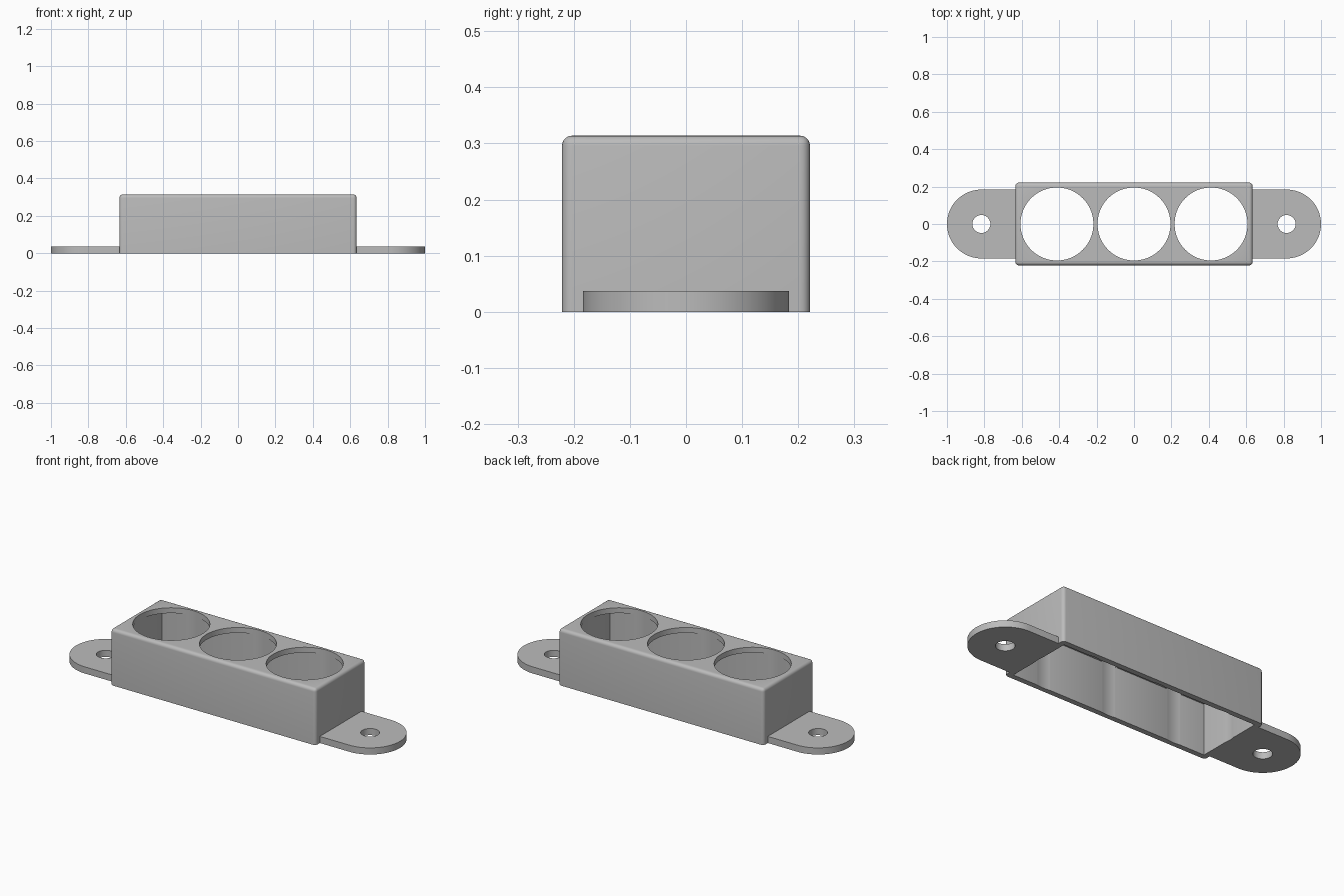
import bpy
import bmesh
import math

# Overall dimensions
BODY_X, BODY_Y, BODY_Z = 0.634, 0.221, 0.314   # half length, half width, height
WALL = 0.03
ROUND = 0.018
SOCKET_R, SOCKET_STEP = 0.195, 0.412
TAB_R, TAB_Z, SCREW_R = 0.184, 0.037, 0.048

old = bpy.data.objects.get("Cube")
if old:
    bpy.data.objects.remove(old, do_unlink=True)

grey = bpy.data.materials.new("plain grey")
grey.use_nodes = True
colour = (0.5, 0.5, 0.5, 1)
grey.diffuse_color = colour
grey.node_tree.nodes["Principled BSDF"].inputs["Base Color"].default_value = colour


def to_object(name, bm):
    bmesh.ops.recalc_face_normals(bm, faces=bm.faces)
    mesh = bpy.data.meshes.new(name)
    bm.to_mesh(mesh)
    bm.free()
    mesh.materials.append(grey)
    obj = bpy.data.objects.new(name, mesh)
    bpy.context.collection.objects.link(obj)
    return obj


def box(name, hx, hy, z0, z1, rounding=0):
    bm = bmesh.new()
    bmesh.ops.create_cube(bm, size=1)
    for v in bm.verts:
        v.co = (2 * hx * v.co.x, 2 * hy * v.co.y, z0 if v.co.z < 0 else z1)
    if rounding:
        edges = [e for e in bm.edges if any(v.co.z > z0 for v in e.verts)]
        bmesh.ops.bevel(bm, geom=edges, offset=rounding, segments=5,
                        profile=0.5, affect='EDGES')
    return to_object(name, bm)


def prism(name, outline, z0, z1):
    bm = bmesh.new()
    face = bm.faces.new([bm.verts.new((x, y, z0)) for x, y in outline])
    top = bmesh.ops.extrude_face_region(bm, geom=[face])["geom"]
    for v in top:
        if isinstance(v, bmesh.types.BMVert):
            v.co.z = z1
    return to_object(name, bm)


def circle(cx, r, n):
    return [(cx + r * math.cos(2 * math.pi * i / n),
             r * math.sin(2 * math.pi * i / n)) for i in range(n)]


def activate(obj):
    bpy.ops.object.select_all(action='DESELECT')
    obj.select_set(True)
    bpy.context.view_layer.objects.active = obj


def cut(obj, cutter):
    cutter.hide_render = True
    mod = obj.modifiers.new("cut", 'BOOLEAN')
    mod.operation = 'DIFFERENCE'
    mod.solver = 'EXACT'
    mod.object = cutter
    activate(obj)
    bpy.ops.object.modifier_apply(modifier=mod.name)
    bpy.data.objects.remove(cutter, do_unlink=True)


def smooth(obj):
    activate(obj)
    bpy.ops.object.shade_smooth_by_angle(angle=math.radians(30))


# Hollow housing, open underneath, with three round sockets through it
housing = box("housing", BODY_X, BODY_Y, 0, BODY_Z, ROUND)
cut(housing, box("cavity_cutter", BODY_X - WALL, BODY_Y - WALL, -0.1, BODY_Z - WALL))
for i in (-1, 0, 1):
    cut(housing, prism("socket_cutter", circle(i * SOCKET_STEP, SOCKET_R, 96), -0.2, 0.5))
smooth(housing)

# Round-ended mounting tabs with screw holes
for side, name in ((1, "left_mounting_tab"), (-1, "right_mounting_tab")):
    centre = 1 - TAB_R
    arc = [(centre + TAB_R * math.cos(a), TAB_R * math.sin(a))
           for a in (math.pi * (i / 40 - 0.5) for i in range(41))]
    outline = [(BODY_X, -TAB_R)] + arc + [(BODY_X, TAB_R)]
    tab = prism(name, [(side * x, y) for x, y in outline], 0, TAB_Z)
    cut(tab, prism("screw_cutter", circle(side * centre, SCREW_R, 40), -0.1, 0.1))
    smooth(tab)
